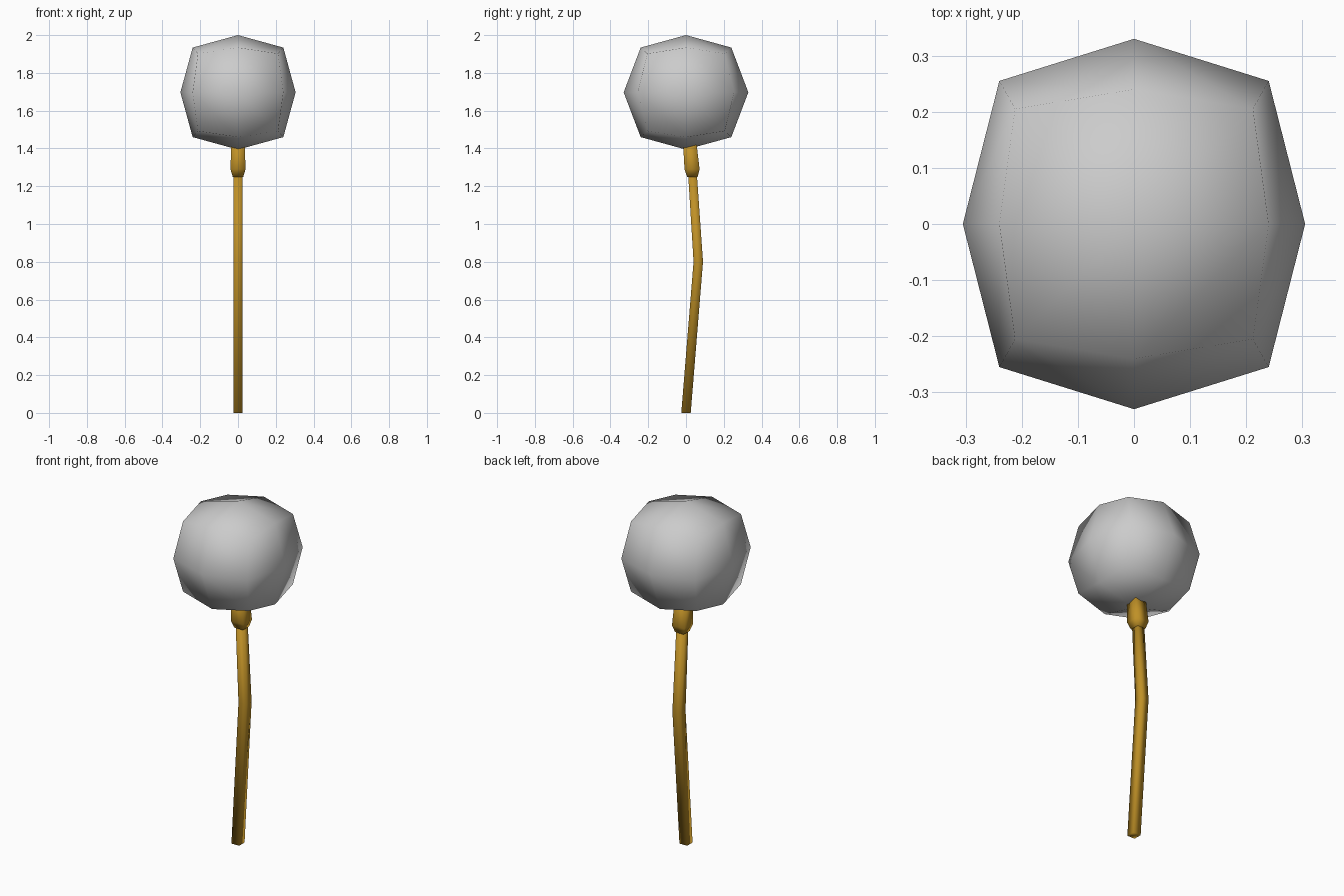
import bpy
import bmesh
from mathutils import Vector

cube = bpy.data.objects.get("Cube")
if cube:
    bpy.data.objects.remove(cube, do_unlink=True)


def make_material(name, rgb):
    mat = bpy.data.materials.new(name)
    mat.use_nodes = True
    mat.diffuse_color = (*rgb, 1)
    mat.node_tree.nodes["Principled BSDF"].inputs["Base Color"].default_value = (*rgb, 1)
    return mat


def finish(bm, name, mat):
    bmesh.ops.recalc_face_normals(bm, faces=bm.faces)
    for face in bm.faces:
        face.smooth = True
    mesh = bpy.data.meshes.new(name)
    bm.to_mesh(mesh)
    bm.free()
    mesh.materials.append(mat)
    obj = bpy.data.objects.new(name, mesh)
    bpy.context.collection.objects.link(obj)
    return obj


def square_tube(bm, sections):
    """Skin square rings given as (y, z, half width), capped at both ends."""
    rings = []
    for y, z, h in sections:
        corners = ((-h, -h), (h, -h), (h, h), (-h, h))
        rings.append([bm.verts.new((cx, y + cy, z)) for cx, cy in corners])
    for low, high in zip(rings, rings[1:]):
        for i in range(4):
            j = (i + 1) % 4
            bm.faces.new((low[i], low[j], high[j], high[i]))
    bm.faces.new(rings[0][::-1])
    bm.faces.new(rings[-1])


grey = make_material("soft grey", (0.6, 0.6, 0.6))
gold = make_material("golden wood", (0.52, 0.28, 0.02))

# Rounded head: a cube split once, with its points pushed out to a ball
bm = bmesh.new()
bmesh.ops.create_cube(bm, size=2)
bmesh.ops.subdivide_edges(bm, edges=bm.edges[:], cuts=1, use_grid_fill=True)
for v in bm.verts:
    signs = Vector(round(c) for c in v.co)
    used = sum(abs(c) for c in signs)
    if used == 1:
        size = Vector((0.305, 0.33, 0.303))
    elif used == 2:
        size = Vector((0.24, 0.255 if signs.x else 0.24, 0.237))
    else:
        size = Vector((0.212, 0.205, 0.205))
    v.co = Vector(s * r for s, r in zip(signs, size))
head = finish(bm, "head", grey)
head.location.z = 1.697

# Bent square handle
bm = bmesh.new()
square_tube(bm, [(0, 0, 0.025), (0.065, 0.8, 0.025), (0.034, 1.27, 0.023)])
finish(bm, "handle", gold)

# Flared collar reaching into the head
bm = bmesh.new()
square_tube(bm, [(0.034, 1.25, 0.028), (0.032, 1.29, 0.04), (0.019, 1.44, 0.035)])
finish(bm, "collar", gold)
